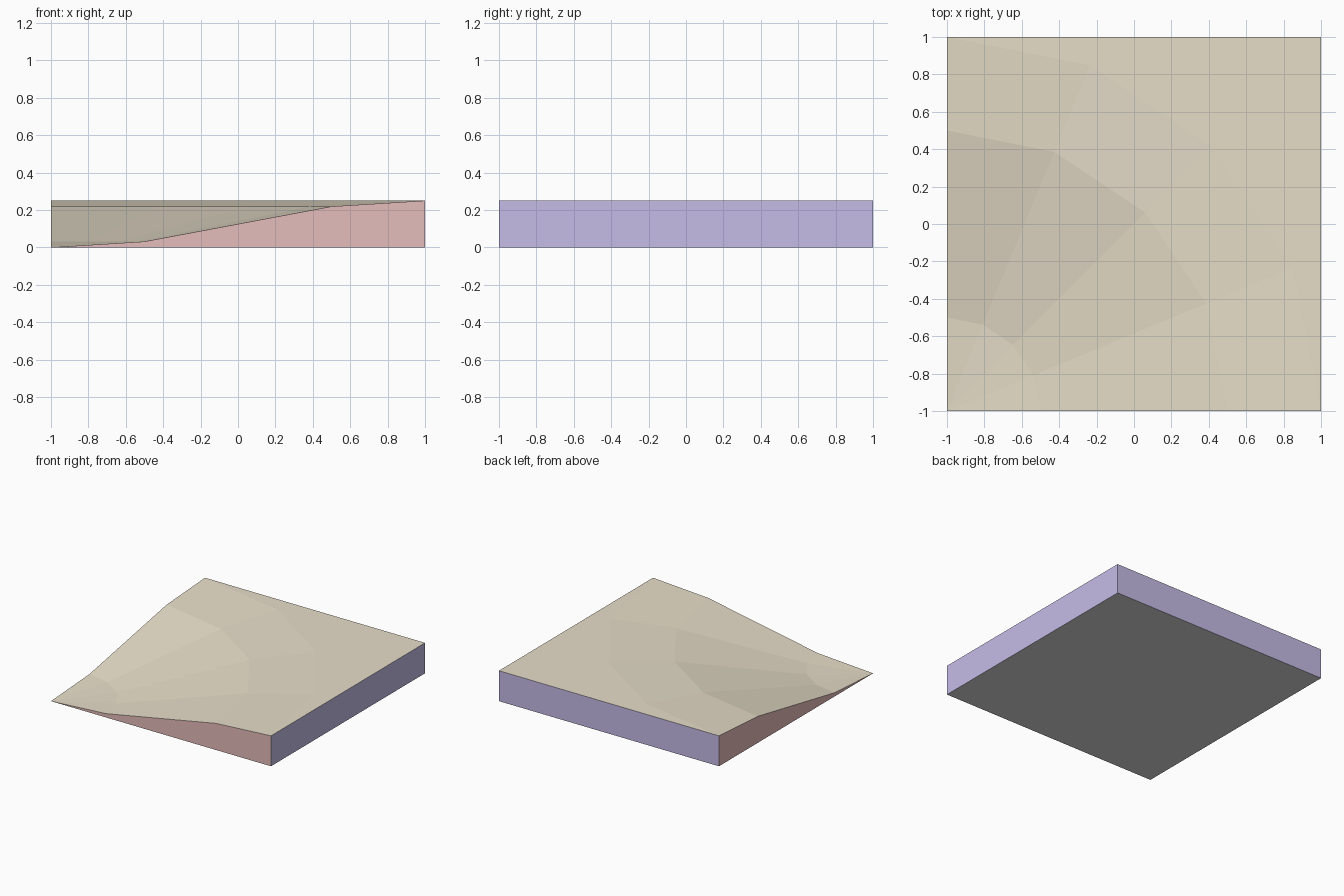
import bpy
import bmesh
from math import sin, cos, radians

default = bpy.data.objects.get("Cube")
if default:
    bpy.data.objects.remove(default, do_unlink=True)


def make_material(name, rgb):
    # sRGB bytes to linear values
    lin = [((c / 255 + 0.055) / 1.055) ** 2.4 for c in rgb]
    mat = bpy.data.materials.new(name)
    mat.use_nodes = True
    mat.diffuse_color = (*lin, 1)
    mat.node_tree.nodes["Principled BSDF"].inputs["Base Color"].default_value = (*lin, 1)
    return mat


materials = [
    make_material("sand_top", (231, 222, 201)),
    make_material("pink_sloped_side", (229, 189, 187)),
    make_material("purple_full_side", (197, 188, 231)),
    make_material("grey_underside", (219, 219, 219)),
]
TOP, SLOPED, FULL, UNDER = range(4)

SEGMENTS = 4
HEIGHT = 0.25
# Slope profile outward from the low corner: radius, height
PROFILE = [(0.5, HEIGHT / 8), (1.5, HEIGHT * 7 / 8), (2.0, HEIGHT)]

bm = bmesh.new()


def face(verts, material):
    bm.faces.new(verts).material_index = material


# Corner points
low = bm.verts.new((-1, -1, 0))
high = bm.verts.new((1, 1, HEIGHT))
base_right, base_back, base_far = [
    bm.verts.new(p) for p in ((1, -1, 0), (-1, 1, 0), (1, 1, 0))]

# Concentric arcs around the low corner
angles = [radians(90 * i / SEGMENTS) for i in range(SEGMENTS + 1)]
rings = [[bm.verts.new((r * cos(a) - 1, r * sin(a) - 1, z)) for a in angles]
         for r, z in PROFILE]

# Ground surface: inner fan, sloped bands, flat plateau
for i in range(SEGMENTS):
    face([low, rings[0][i], rings[0][i + 1]], TOP)
    for inner, outer in zip(rings, rings[1:]):
        face([inner[i], outer[i], outer[i + 1], inner[i + 1]], TOP)
    face([rings[-1][i], high, rings[-1][i + 1]], TOP)

# Sides and underside
face([low, base_right] + [ring[0] for ring in reversed(rings)], SLOPED)
face([low] + [ring[-1] for ring in rings] + [base_back], SLOPED)
face([base_right, base_far, high, rings[-1][0]], FULL)
face([base_far, base_back, rings[-1][-1], high], FULL)
face([low, base_back, base_far, base_right], UNDER)

bmesh.ops.recalc_face_normals(bm, faces=bm.faces)
mesh = bpy.data.meshes.new("corner_slope_tile")
bm.to_mesh(mesh)
bm.free()
for mat in materials:
    mesh.materials.append(mat)
bpy.context.collection.objects.link(bpy.data.objects.new("corner_slope_tile", mesh))
